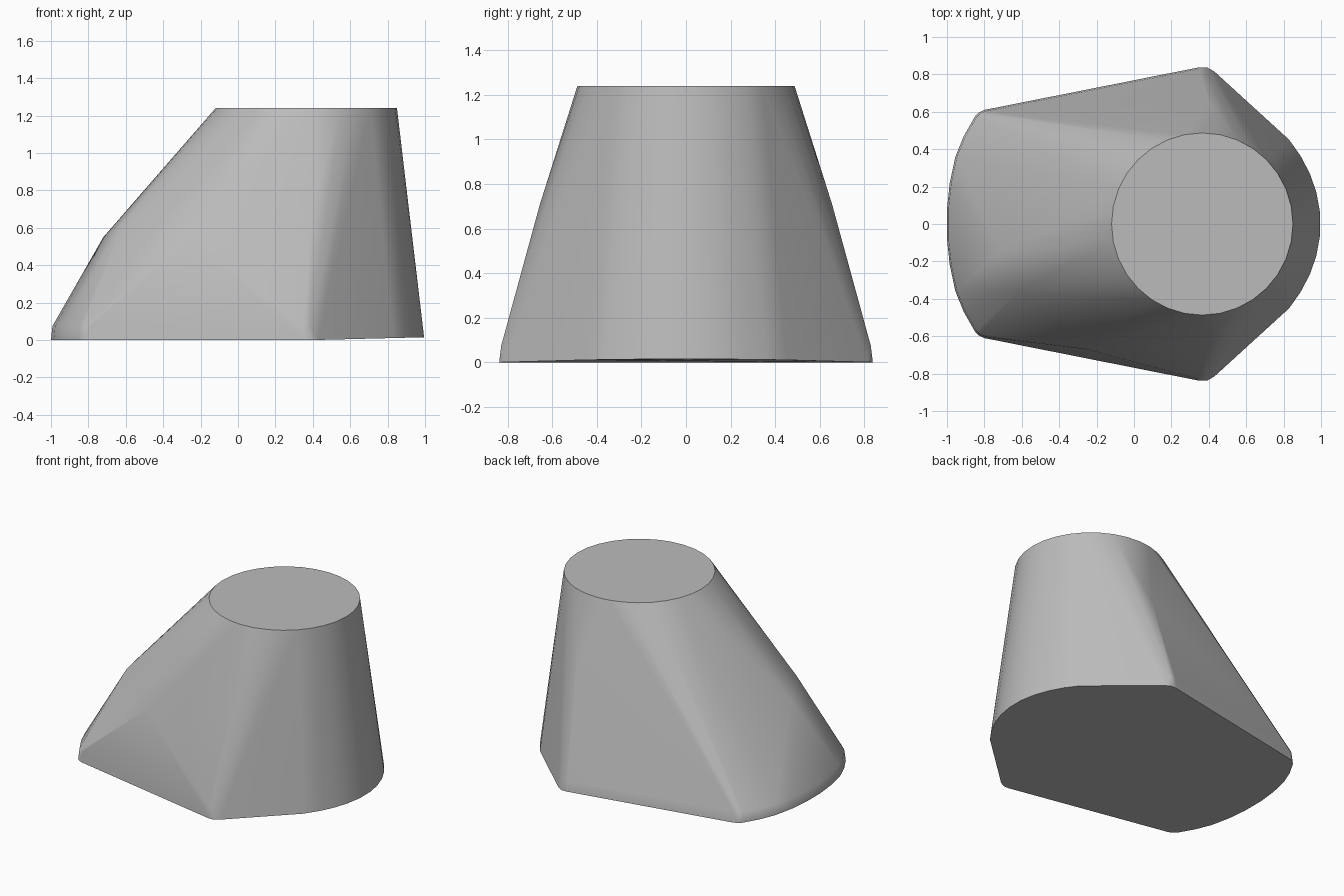
import bpy, bmesh, math

cube = bpy.data.objects.get("Cube")
if cube:
    bpy.data.objects.remove(cube, do_unlink=True)

HEIGHT = 1.24

# Flat grey finish
grey = bpy.data.materials.new("plain_grey")
grey.use_nodes = True
colour = (0.5, 0.5, 0.5, 1)
grey.diffuse_color = colour
grey.node_tree.nodes["Principled BSDF"].inputs["Base Color"].default_value = colour

# Half of the base outline, rounded back end to rounded front end
half_outline = [(-1, 0.08), (-0.985, 0.22), (-0.955, 0.36), (-0.91, 0.47),
                (-0.85, 0.575), (-0.83, 0.595), (-0.80, 0.61),
                (0.35, 0.838), (0.39, 0.838), (0.43, 0.815),
                (0.83, 0.45), (0.89, 0.365), (0.94, 0.27),
                (0.975, 0.17), (0.995, 0.06)]

points = []
for side in (-1, 1):
    for x, y in half_outline:
        lift = max(0, x - 0.4) * 0.025
        points.append((x, side * y, lift))
        # soft lower rim on the wide part
        if x < 0.4:
            points.append((x * 0.992, side * y * 0.989, 0.075))
    # slight swell under the top disc
    points.append((0.4, side * 0.655, 0.71))

# Round top disc
for i in range(32):
    a = math.tau * i / 32
    points.append((0.365 + 0.485 * math.cos(a), 0.487 * math.sin(a), HEIGHT))

# Raised shoulder on one side of the slope
points += [(-0.25, -0.67, 0.54), (-0.62, -0.36, 0.615), (-0.72, -0.15, 0.55)]

# Solid skin around all sections
bm = bmesh.new()
for p in points:
    bm.verts.new(p)
hull = bmesh.ops.convex_hull(bm, input=bm.verts[:])
loose = [v for v in bm.verts if not v.link_faces]
bmesh.ops.delete(bm, geom=loose, context='VERTS')
bmesh.ops.dissolve_limit(bm, angle_limit=math.radians(1.5),
                         verts=bm.verts[:], edges=bm.edges[:])
bmesh.ops.recalc_face_normals(bm, faces=bm.faces[:])

mesh = bpy.data.meshes.new("tapered_body")
bm.to_mesh(mesh)
bm.free()
mesh.materials.append(grey)
body = bpy.data.objects.new("tapered_body", mesh)
bpy.context.collection.objects.link(body)

# Smooth sides with crisp top and bottom edges
bpy.ops.object.select_all(action='DESELECT')
body.select_set(True)
bpy.context.view_layer.objects.active = body
bpy.ops.object.shade_smooth_by_angle(angle=math.radians(42))
weighted = body.modifiers.new("even_shading", 'WEIGHTED_NORMAL')
weighted.keep_sharp = True
